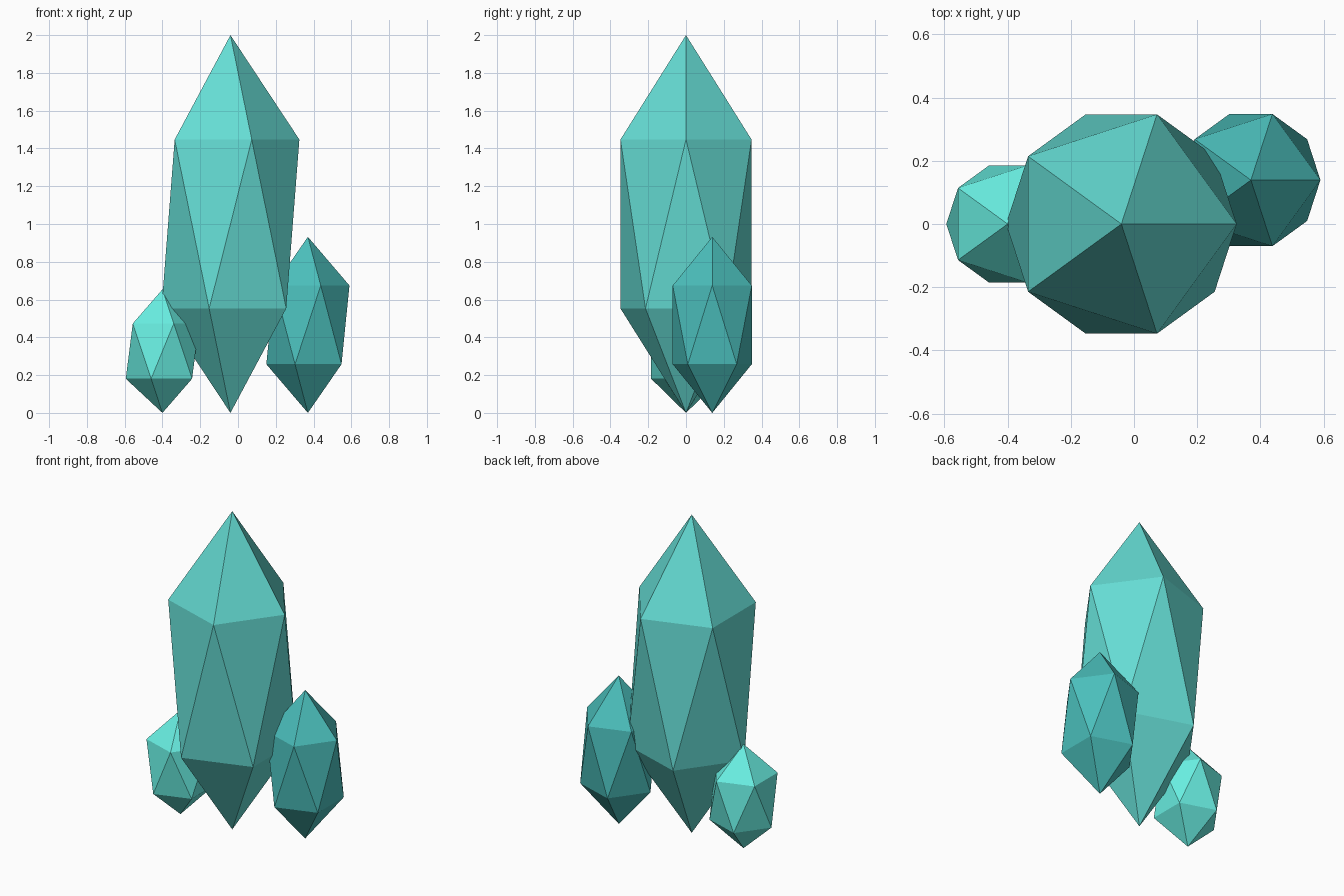
import bpy

if "Cube" in bpy.data.objects:
    bpy.data.objects.remove(bpy.data.objects["Cube"])

def crystal(name, x, y, radius, half_height, color):
    # Stretched icosahedron standing on its lower tip
    bpy.ops.mesh.primitive_ico_sphere_add(subdivisions=1, radius=1, location=(x, y, half_height))
    ob = bpy.context.object
    ob.name = name
    ob.scale = (radius, radius, half_height)
    bpy.ops.object.transform_apply(location=False, rotation=False, scale=True)
    bpy.ops.object.shade_flat()
    mat = bpy.data.materials.new(name + "_teal")
    mat.diffuse_color = (*color, 1)
    mat.use_nodes = True
    mat.node_tree.nodes["Principled BSDF"].inputs["Base Color"].default_value = mat.diffuse_color
    ob.data.materials.append(mat)

# Tall central crystal and two smaller side crystals
crystal("main_crystal", -0.04, 0.0, 0.408, 1.0, (0.13, 0.72, 0.66))
crystal("right_crystal", 0.37, 0.139, 0.246, 0.466, (0.07, 0.52, 0.50))
crystal("left_crystal", -0.40, 0.0, 0.217, 0.327, (0.14, 0.86, 0.76))
